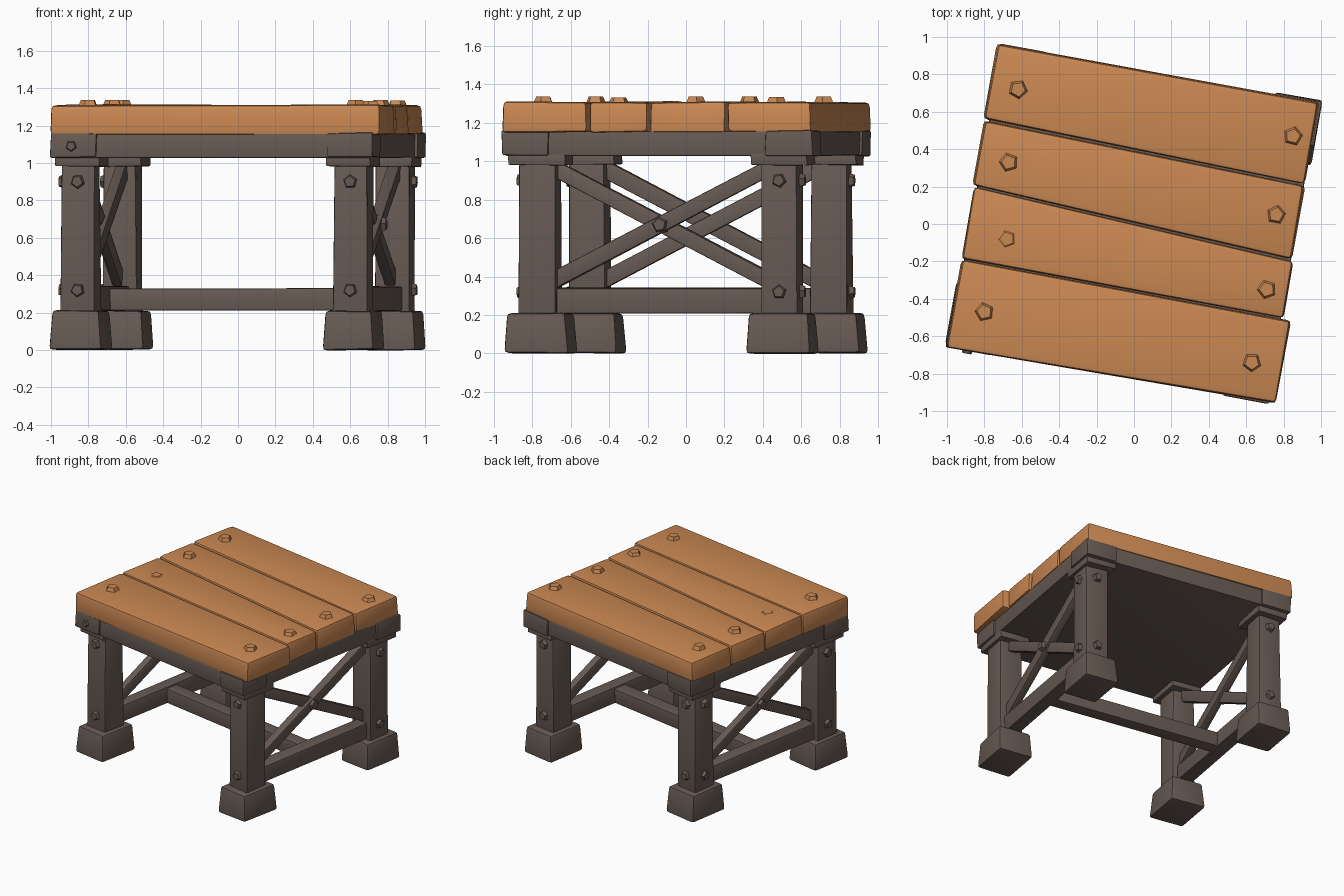
import bpy, bmesh, math, random
from mathutils import Matrix, Vector

if "Cube" in bpy.data.objects:
    bpy.data.objects.remove(bpy.data.objects["Cube"])

random.seed(4)
TURN = Matrix.Rotation(math.radians(-10), 4, 'Z')   # whole table stands slightly turned


def material(name, rgb):
    m = bpy.data.materials.new(name)
    m.diffuse_color = (*rgb, 1)
    m.use_nodes = True
    m.node_tree.nodes["Principled BSDF"].inputs["Base Color"].default_value = m.diffuse_color
    return m


ORANGE = material("orange_wood", (0.60, 0.25, 0.087))
DARK = material("dark_wood", (0.137, 0.104, 0.088))


def finish(name, bm, mat, matrix):
    bmesh.ops.recalc_face_normals(bm, faces=bm.faces)
    bm.transform(matrix)
    me = bpy.data.meshes.new(name)
    bm.to_mesh(me)
    bm.free()
    me.materials.append(mat)
    ob = bpy.data.objects.new(name, me)
    bpy.context.collection.objects.link(ob)
    bpy.ops.object.select_all(action='DESELECT')
    ob.select_set(True)
    bpy.context.view_layer.objects.active = ob
    bpy.ops.object.shade_smooth_by_angle(angle=math.radians(32))
    return ob


def hull(name, bottom, top, mat, bevel=0.012, wear=0.004, matrix=TURN):
    """Eight-cornered worn block from two four-point rings."""
    bm = bmesh.new()
    rings = [[bm.verts.new(Vector(p) + Vector([random.uniform(-wear, wear) for _ in range(3)]))
              for p in ring] for ring in (bottom, top)]
    for ring in rings:
        bm.faces.new(ring)
    for i in range(4):
        j = (i + 1) % 4
        bm.faces.new((rings[0][i], rings[0][j], rings[1][j], rings[1][i]))
    bmesh.ops.bevel(bm, geom=bm.edges[:], offset=bevel, segments=2, profile=0.6, affect='EDGES')
    return finish(name, bm, mat, matrix)


def block(name, centre, half, mat, taper=1.0, **kw):
    cx, cy, cz = centre
    hx, hy, hz = half

    def ring(z, s):
        return [(cx + a * hx * s, cy + b * hy * s, z)
                for a, b in ((-1, -1), (1, -1), (1, 1), (-1, 1))]
    return hull(name, ring(cz - hz, 1), ring(cz + hz, taper), mat, **kw)


def bolt(name, pos, axis, radius, height, mat):
    """Five-sided domed stud pointing along axis."""
    bm = bmesh.new()
    bmesh.ops.create_cone(bm, cap_ends=True, segments=5, radius1=radius,
                          radius2=radius * 0.6, depth=height * 2)
    spin = Matrix.Rotation(random.uniform(0, 6.28), 4, 'Z')
    aim = Vector(axis).to_track_quat('Z', 'Y').to_matrix().to_4x4()
    return finish(name, bm, mat, TURN @ Matrix.Translation(pos) @ aim @ spin)


# Table top: four planks with slightly slanted joints (left y, right y)
joints = [(-0.825, -0.815), (-0.345, -0.361), (0.05, -0.045), (0.41, 0.365), (0.825, 0.815)]
ends = [(-0.875, 0.915), (-0.88, 0.875), (-0.885, 0.865), (-0.89, 0.862)]
for i, (xl, xr) in enumerate(ends):
    (l0, r0), (l1, r1) = joints[i], joints[i + 1]
    g = 0.004
    corners = [(xl, l0 + g), (xr, r0 + g), (xr, r1 - g), (xl, l1 - g)]
    hull(f"plank_{i + 1}", [(x, y, 1.15) for x, y in corners],
         [(x * 0.993, y, 1.31) for x, y in corners], ORANGE, bevel=0.024)

# Plank studs
for x, y, h in [(-0.62, 0.72, 0.03), (-0.67, 0.33, 0.03), (-0.68, -0.08, 0.008), (-0.80, -0.47, 0.03),
                (0.85, 0.47, 0.028), (0.76, 0.05, 0.03), (0.71, -0.35, 0.025), (0.63, -0.74, 0.03)]:
    p = TURN.inverted() @ Vector((x, y, 1.307))
    bolt("plank_stud", p, (0, 0, 1), 0.066, h, ORANGE)

# Frame under the planks
block("frame", (0, 0, 1.095), (0.862, 0.808, 0.065), DARK)

LX, LY = 0.74, 0.64
for sx in (-1, 1):
    for sy in (-1, 1):
        x, y = sx * LX, sy * LY
        # Corner bracket, capital, post and foot
        block("corner_bracket", (sx * 0.75, sy * 0.697, 1.095), (0.125, 0.125, 0.066), DARK)
        block("leg_cap", (sx * 0.735, y, 1.01), (0.122, 0.15, 0.03), DARK, bevel=0.008)
        block("leg", (x, y, 0.60), (0.094, 0.098, 0.42), DARK, taper=0.96, bevel=0.015)
        block("foot", (x, y, 0.105), (0.142, 0.172, 0.105), DARK, taper=0.9, bevel=0.022)
        # Leg studs on the outward faces
        for z in (0.32, 0.90):
            bolt("leg_stud", (x, y + sy * 0.093, z), (0, sy, 0), 0.05, 0.028, DARK)
            if (sx, sy) != (1, -1):
                bolt("leg_stud", (x + sx * 0.09, y, z), (sx, 0, 0), 0.05, 0.028, DARK)

    # Side stretcher and crossed braces
    block("side_stretcher", (sx * LX, 0, 0.275), (0.055, 0.58, 0.065), DARK)
    run, rise = 1.12, 0.58
    tilt = math.atan2(rise, run)
    for s in (-1, 1):
        place = (TURN @ Matrix.Translation((sx * LX + s * 0.012, 0, 0.67))
                 @ Matrix.Rotation(s * tilt, 4, 'X'))
        block("cross_brace", (0, 0, 0), (0.03, math.hypot(run, rise) / 2 + 0.03, 0.042), DARK,
              bevel=0.01, matrix=place)
    bolt("brace_stud", (sx * (LX + 0.04), 0, 0.67), (sx, 0, 0), 0.055, 0.026, DARK)

# Middle stretcher joining the two sides, and the bracket stud
block("middle_stretcher", (0, 0, 0.27), (0.72, 0.055, 0.06), DARK)
bolt("bracket_stud", (-0.76, -0.82, 1.09), (0, -1, 0), 0.04, 0.018, DARK)
